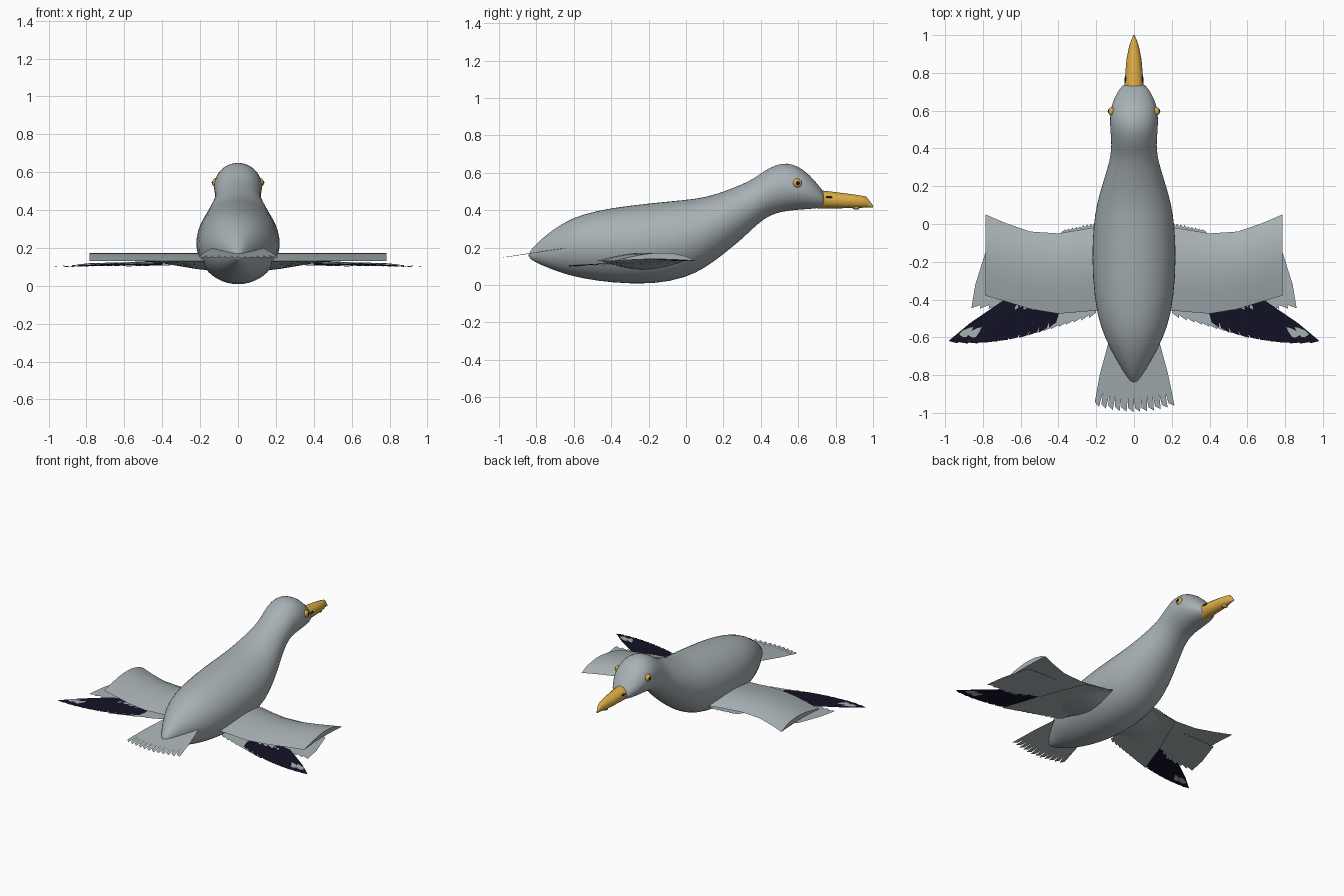
import bpy, bmesh, math
from mathutils import Vector

if "Cube" in bpy.data.objects:
    bpy.data.objects.remove(bpy.data.objects["Cube"])


def mat(name, c):
    m = bpy.data.materials.new(name)
    m.diffuse_color = (*c, 1)
    m.use_nodes = True
    m.node_tree.nodes["Principled BSDF"].inputs["Base Color"].default_value = m.diffuse_color
    return m


GREY = mat("feather grey", (0.39, 0.44, 0.46))
DARK = mat("wingtip navy", (0.006, 0.006, 0.02))
YELLOW = mat("beak yellow", (0.72, 0.42, 0.06))
BLACK = mat("pupil black", (0.01, 0.01, 0.01))


def finish(bm, name, mats, smooth=True, mirror=False, normals=True):
    if normals:
        bmesh.ops.recalc_face_normals(bm, faces=bm.faces)
    me = bpy.data.meshes.new(name)
    bm.to_mesh(me)
    bm.free()
    ob = bpy.data.objects.new(name, me)
    bpy.context.collection.objects.link(ob)
    for m in mats:
        me.materials.append(m)
    if mirror:
        ob.modifiers.new("Mirror", 'MIRROR').use_mirror_merge = False
    if smooth:
        bpy.context.view_layer.objects.active = ob
        ob.select_set(True)
        bpy.ops.object.shade_smooth_by_angle(angle=math.radians(40))
        ob.select_set(False)
    return ob


def loft(bm, rings):
    """Skin closed rings and cap both ends."""
    vs = [[bm.verts.new(p) for p in r] for r in rings]
    n = len(vs[0])
    for a, b in zip(vs, vs[1:]):
        for i in range(n):
            bm.faces.new((a[i], a[(i + 1) % n], b[(i + 1) % n], b[i]))
    bm.faces.new(vs[0])
    bm.faces.new(vs[-1])


def oval(y, w, top, bot, n=24):
    c, h = (top + bot) / 2, (top - bot) / 2
    return [(w * math.cos(2 * math.pi * i / n), y, c + h * math.sin(2 * math.pi * i / n))
            for i in range(n)]


# body, neck and head in one loft: y, half width, top, bottom
prof = [(-.845, .012, .17, .145), (-.78, .058, .245, .108), (-.66, .128, .335, .06),
        (-.55, .178, .382, .033), (-.4, .213, .415, .010), (-.17, .226, .442, .0),
        (0, .216, .457, .038), (.1, .200, .47, .088), (.2, .172, .50, .163),
        (.3, .140, .54, .245), (.36, .125, .568, .305), (.42, .120, .613, .355),
        (.48, .125, .645, .385), (.54, .129, .655, .395), (.6, .126, .637, .402),
        (.66, .110, .592, .406), (.72, .075, .52, .412), (.745, .05, .485, .42)]
bm = bmesh.new()
loft(bm, [oval(*p) for p in prof])
body = finish(bm, "body", [GREY])
body.modifiers.new("Subsurf", 'SUBSURF').levels = 1
body.modifiers["Subsurf"].render_levels = 1

# beak with hooked tip
bm = bmesh.new()
loft(bm, [oval(y, w, t, b, 12) for y, w, t, b in
          [(.70, .052, .508, .408), (.76, .049, .502, .41), (.87, .040, .488, .411),
           (.94, .026, .478, .413), (.965, .018, .472, .416), (1.0, .003, .425, .415)]])
finish(bm, "beak", [YELLOW])

# beak spot under the tip
bm = bmesh.new()
bmesh.ops.create_uvsphere(bm, u_segments=12, v_segments=8, radius=1)
for v in bm.verts:
    v.co = Vector((v.co.x * .02, .91 + v.co.y * .02, .415 + v.co.z * .012))
finish(bm, "beak_spot", [YELLOW])


def disc(name, centre, ry, rz, thick, m):
    bm = bmesh.new()
    bmesh.ops.create_uvsphere(bm, u_segments=16, v_segments=10, radius=1)
    for v in bm.verts:
        v.co = Vector((v.co.x * thick, v.co.y * ry, v.co.z * rz)) + Vector(centre)
    finish(bm, name, [m], mirror=True)


# eyes and nostrils
disc("eye_ring", (.118, .595, .545), .024, .024, .018, YELLOW)
disc("pupil", (.128, .597, .545), .013, .013, .011, BLACK)
disc("nostril", (.045, .765, .47), .018, .006, .005, BLACK)

# wings: arched aerofoil, x, leading y, trailing y, lower z
bm = bmesh.new()
rings = []
for x, le, te, low in [(.08, .02, -.45, .07), (.22, -.02, -.46, .085), (.40, -.05, -.475, .115),
                       (.55, -.04, -.45, .13), (.68, .005, -.41, .132), (.785, .05, -.38, .135)]:
    ring = []
    for i in range(9):
        u = i / 8
        ring.append((x, le + (te - le) * u, .13 + .043 * math.sin(math.pi * u ** .8)))
    for i in range(7, 0, -1):
        u = i / 8
        ring.append((x, le + (te - le) * u, .13 + (low - .13 + .004) * math.sin(math.pi * u)))
    rings.append(ring)
loft(bm, rings)
finish(bm, "wing", [GREY], mirror=True)


def feather(bm, base, tip, w0, w1, notch=.03):
    """Flat blade from base to tip with a slanted end."""
    b, t = Vector(base), Vector(tip)
    d = (t - b).normalized()
    s = Vector((-d.y, d.x, 0)).normalized()
    pts = [b - d * .02, b + s * w0, b.lerp(t, .6) + s * w1, t + s * w1 * .7,
           t - s * w1 * .6 - d * notch, b.lerp(t, .6) - s * w1, b - s * w0]
    return bm.faces.new([bm.verts.new(p) for p in pts])


# inner flight feathers, showing ahead of and behind the wing
bm = bmesh.new()
for i in range(10):
    feather(bm, (.19 + .02 * i, -.01 - .004 * i, .122 - .001 * i),
            (.22 + .04 * i, -.50 - .012 * i, .112 - .001 * i), .013, .028)
finish(bm, "secondary_feathers", [GREY], False, True, False)

# outer coverts spreading past the wing end
bm = bmesh.new()
for i in range(9):
    feather(bm, (.44 + .04 * i, -.14, .128 - .001 * i),
            (.47 + .046 * i, -.46 + .001 * i, .118 - .001 * i), .022, .034)
finish(bm, "outer_coverts", [GREY], False, True, False)

# dark primary feathers fanned to the wing tip, with pale spots on the outer ones
bm = bmesh.new()
spots = bmesh.new()
N = 11
for i in range(N):
    t = i / (N - 1)
    base = Vector((.42 + .26 * t, -.36 - .06 * t, .120 - .004 * t))
    tip = Vector((.43 + .54 * t, -.55 - .14 * t ** .7 + .055 * t ** 3, .108 - .008 * t))
    feather(bm, base, tip, .02, .028)
    if i >= N - 2:
        for dz in (.003, -.003):
            o = Vector((0, 0, dz))
            feather(spots, base.lerp(tip, .64) + o, base.lerp(tip, .82) + o, .01, .02, .01)
finish(bm, "primary_feathers", [DARK], False, True, False)
finish(spots, "primary_spots", [GREY], False, True, False)

# tail fan with a saw-toothed end
bm = bmesh.new()
for i in range(12):
    t = (i - 5.5) / 5.5
    feather(bm, (.10 * t, -.55, .215 - .003 * abs(t)),
            (.20 * t, -.995 + .03 * t * t, .145 + .004 * abs(t)), .014, .021, .02)
finish(bm, "tail", [GREY], False, False, False)
